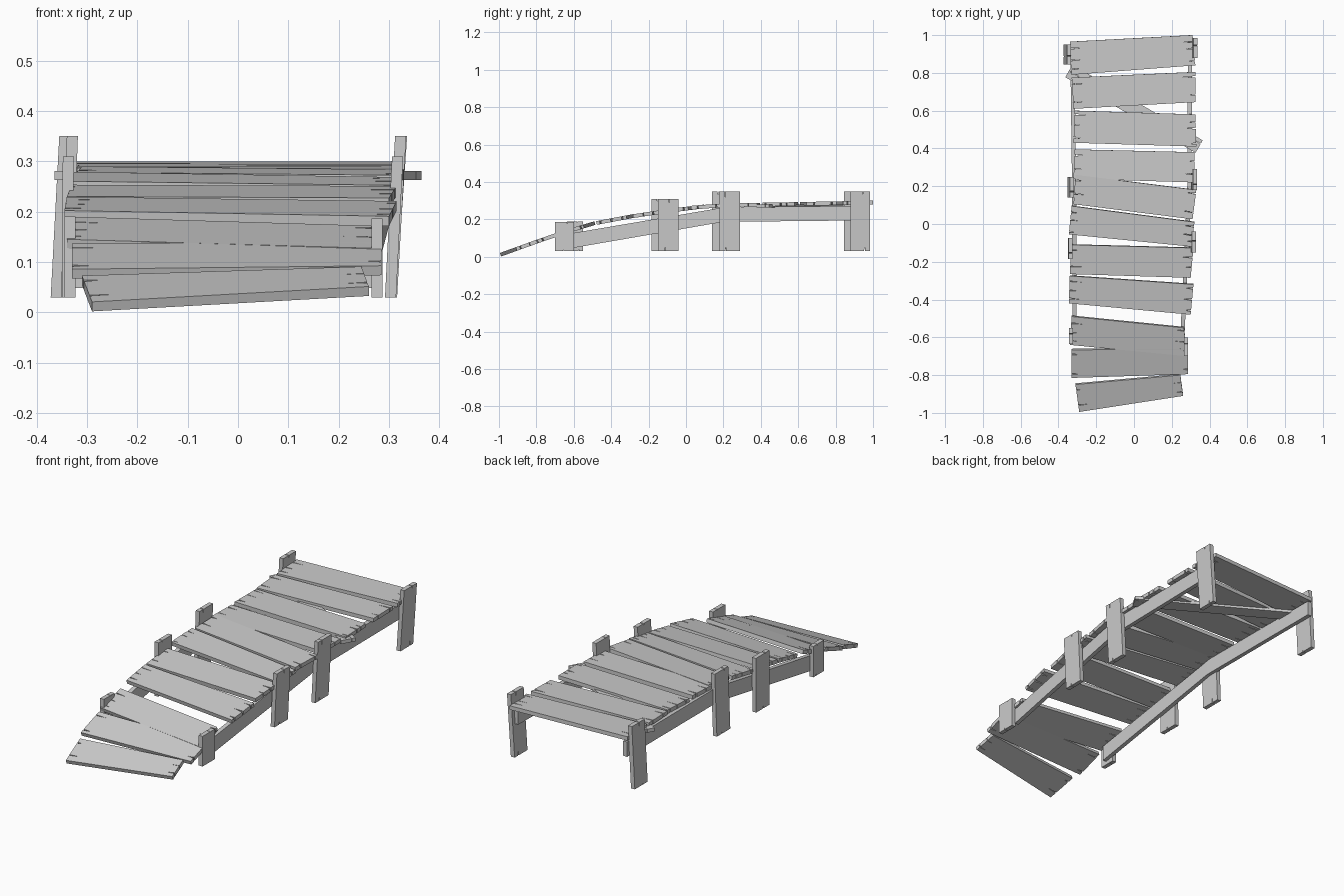
import bpy, bmesh, random
from mathutils import Vector

if "Cube" in bpy.data.objects:
    bpy.data.objects.remove(bpy.data.objects["Cube"])

random.seed(4)


def split_end(a, b, inward, cracks):
    """Points along a board end from a to b, with thin V cracks running inward."""
    pts = [a]
    for i in range(cracks):
        t = (i + random.uniform(0.25, 0.75)) / cracks
        w = random.uniform(0.012, 0.025)
        depth = random.uniform(0.05, 0.11)
        pts += [a.lerp(b, t - w), a.lerp(b, t) + inward * depth, a.lerp(b, t + w)]
    return pts + [b]


def board(name, c, thick, cracks=0):
    """Board from four corners (end 1: c0-c3, end 2: c1-c2), extruded by a vector."""
    c = [Vector(p) for p in c]
    along = ((c[1] + c[2]) - (c[0] + c[3])) / 2
    pts = split_end(c[1], c[2], -along, cracks) + split_end(c[3], c[0], along, cracks)
    bm = bmesh.new()
    face = bm.faces.new([bm.verts.new(p) for p in pts])
    ext = bmesh.ops.extrude_face_region(bm, geom=[face], use_keep_orig=True)
    moved = [v for v in ext["geom"] if isinstance(v, bmesh.types.BMVert)]
    bmesh.ops.translate(bm, verts=moved, vec=Vector(thick))
    bmesh.ops.recalc_face_normals(bm, faces=bm.faces)
    me = bpy.data.meshes.new(name)
    bm.to_mesh(me)
    bm.free()
    ob = bpy.data.objects.new(name, me)
    bpy.context.collection.objects.link(ob)
    return ob


# Height of the walking surface along y
PROFILE = [(-1.1, -0.017), (-0.7, 0.127), (-0.5, 0.187), (-0.3, 0.225),
           (-0.1, 0.255), (0.15, 0.286), (0.4, 0.289), (1.1, 0.302)]


def deck(y):
    for (y0, z0), (y1, z1) in zip(PROFILE, PROFILE[1:]):
        if y <= y1:
            return z0 + (z1 - z0) * (y - y0) / (y1 - y0)


# Deck planks: front-left, front-right, back-right, back-left corners (x, y)
PLANKS = [
    (-.29, -.995, .26, -.91, .245, -.80, -.31, -.85),
    (-.33, -.815, .285, -.795, .285, -.66, -.33, -.667),
    (-.34, -.64, .28, -.70, .265, -.55, -.33, -.49),
    (-.345, -.42, .30, -.48, .315, -.32, -.34, -.275),
    (-.34, -.265, .30, -.285, .315, -.127, -.33, -.11),
    (-.345, -.055, .305, -.12, .32, .01, -.33, .095),
    (-.32, .105, .31, .025, .33, .18, -.31, .26),
    (-.32, .24, .32, .22, .32, .38, -.315, .395),
    (-.32, .43, .33, .41, .325, .58, -.315, .60),
    (-.32, .61, .325, .645, .325, .805, -.33, .775),
    (-.33, .79, .325, .84, .31, 1.0, -.34, .965),
]
# Plank 4 and its front neighbour leave a gap that a lower plank fills
PLANKS.insert(3, (-.33, -.50, .29, -.56, .30, -.46, -.335, -.40))
PLANKS.pop(3)
for i, p in enumerate(PLANKS):
    xy = [(p[k], p[k + 1]) for k in range(0, 8, 2)]
    yf, yb = (p[1] + p[3]) / 2, (p[5] + p[7]) / 2
    slope = (deck(yb) - deck(yf)) / (yb - yf)
    corners = [(x, y, deck(yf) + slope * (y - yf)) for x, y in xy]
    n = Vector((0, slope, -1)).normalized() * 0.02
    board(f"deck_plank_{i + 1}", corners, n, random.choice((2, 3)))

# Posts: side, inner x at bottom, inner x at top, y start, y end, top z
POSTS = [
    ("right_post", .265, .265, -.70, -.60, .186), ("left_post", -.345, -.345, -.635, -.55, .19),
    ("right_post", .292, .306, -.15, -.04, .31), ("left_post", -.35, -.348, -.185, -.075, .31),
    ("right_post", .294, .312, .18, .29, .35), ("left_post", -.352, -.34, .14, .25, .35),
    ("right_post", .292, .314, .88, .985, .35), ("left_post", -.372, -.355, .845, .95, .35),
]
for i, (name, xb, xt, y0, y1, top) in enumerate(POSTS):
    board(f"{name}_{i // 2 + 1}",
          [(xb, y0, .03), (xt, y0, top), (xt, y1, top), (xb, y1, .03)],
          (.022, 0, 0), 1)

# Side rails: sloping front length and level rear length on each side
for side, xs in (("right", (.245, .282, .286)), ("left", (-.325, -.328, -.338))):
    for name, x0, x1, y0, y1, z0, z1 in (
            ("front_rail", xs[0], xs[1], -.60, .20, .048, .187),
            ("rear_rail", xs[1], xs[2], .20, .965, .187, .195)):
        board(f"{side}_{name}",
              [(x0, y0, z0), (x1, y1, z1), (x1, y1, z1 + .077), (x0, y0, z0 + .08)],
              (.022, 0, 0))

# Diagonal brace under the rear planks
a, b = Vector((-.345, .81, .263)), Vector((.345, .41, .263))
w = Vector((.40, .69, 0)).normalized() * .038
board("diagonal_brace", [a - w, b - w, b + w, a + w], (0, 0, .018), 1)
